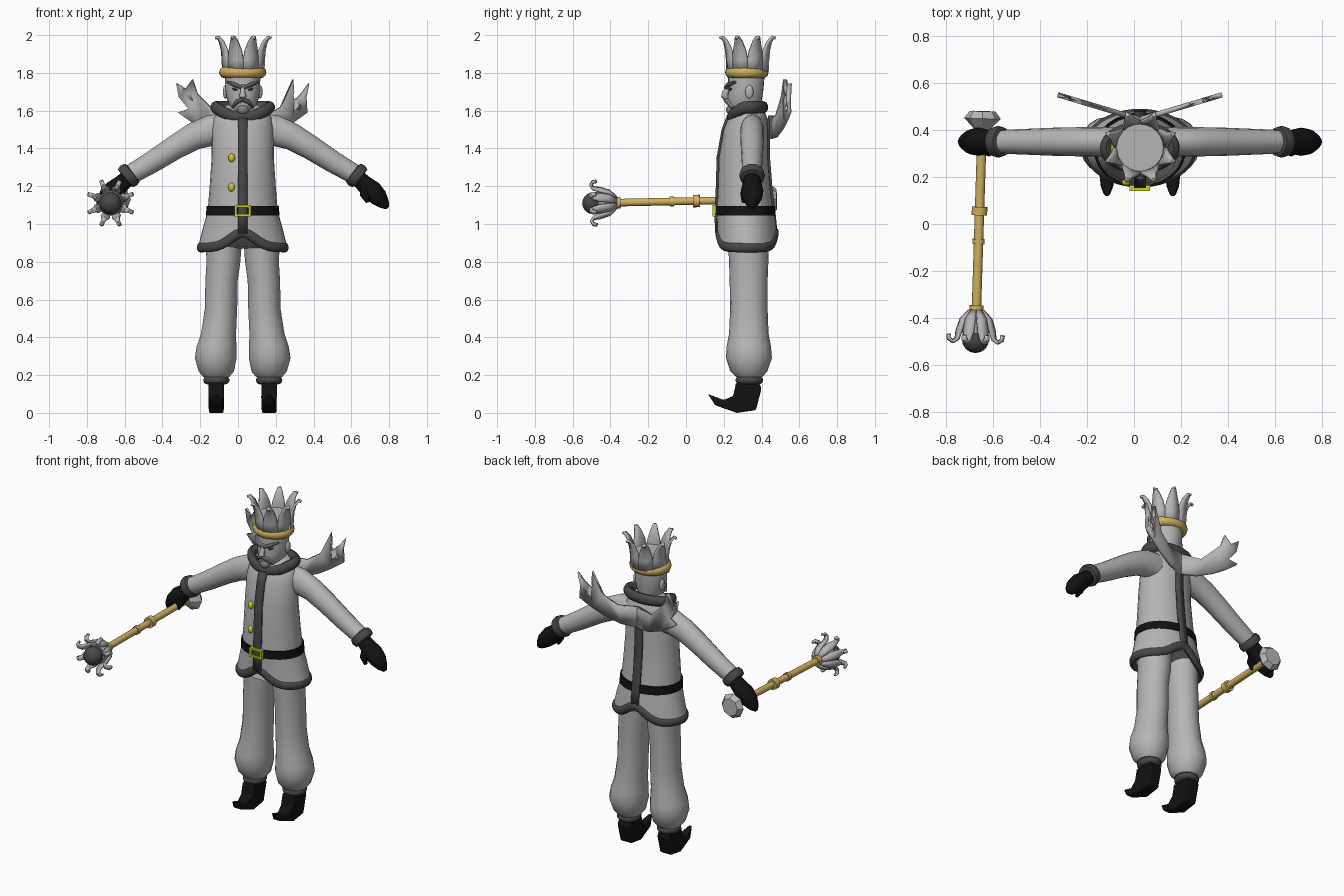
import bpy, bmesh, math
from mathutils import Vector, Matrix

if "Cube" in bpy.data.objects:
    bpy.data.objects.remove(bpy.data.objects["Cube"])

C = 0.025  # body centre line in x


def material(name, *rgb):
    m = bpy.data.materials.new(name)
    m.diffuse_color = (*rgb, 1)
    m.use_nodes = True
    m.node_tree.nodes["Principled BSDF"].inputs["Base Color"].default_value = m.diffuse_color
    return m


GREY = material("light grey", 0.47, 0.46, 0.46)
MID = material("mid grey", 0.22, 0.22, 0.22)
DARK = material("dark grey", 0.065, 0.065, 0.065)
BLACK = material("black", 0.006, 0.006, 0.006)
GOLD = material("gold", 0.62, 0.44, 0.11)
YELLOW = material("yellow", 0.62, 0.62, 0.01)


def add(name, bm, mat, matrix=None, angle=40, solid=0, bevel=0):
    bmesh.ops.recalc_face_normals(bm, faces=bm.faces)
    me = bpy.data.meshes.new(name)
    bm.to_mesh(me)
    bm.free()
    me.materials.append(mat)
    me.shade_smooth()
    me.set_sharp_from_angle(angle=math.radians(angle))
    ob = bpy.data.objects.new(name, me)
    bpy.context.collection.objects.link(ob)
    if matrix:
        ob.matrix_world = matrix
    if solid:
        mod = ob.modifiers.new("thickness", 'SOLIDIFY')
        mod.thickness, mod.offset = solid, 0
    if bevel:
        mod = ob.modifiers.new("bevel", 'BEVEL')
        mod.width, mod.segments = bevel, 2
    return ob


def loft(name, secs, mat, n=16, ref=(0, 1, 0), axis=None, closed=False, **kw):
    """Skin elliptical sections (x, y, z, radius along ref, other radius)."""
    bm, rings, ref = bmesh.new(), [], Vector(ref)
    pts = [Vector(s[:3]) for s in secs]
    k = len(pts)
    for i, s in enumerate(secs):
        if axis:
            t = Vector(axis)
        elif closed:
            t = (pts[(i + 1) % k] - pts[i - 1]).normalized()
        else:
            t = (pts[min(i + 1, k - 1)] - pts[max(i - 1, 0)]).normalized()
        u = (ref - t * ref.dot(t)).normalized()
        v = t.cross(u)
        rings.append([bm.verts.new(pts[i] + u * s[3] * math.cos(a) + v * s[4] * math.sin(a))
                      for a in (2 * math.pi * j / n for j in range(n))])
    for i in range(k if closed else k - 1):
        a, b = rings[i], rings[(i + 1) % k]
        for j in range(n):
            bm.faces.new((a[j], a[(j + 1) % n], b[(j + 1) % n], b[j]))
    if not closed:
        bm.faces.new(rings[0])
        bm.faces.new(rings[-1])
    return add(name, bm, mat, **kw)


def stack(name, rows, mat, cx=C, n=24, **kw):
    """Horizontal sections (z, half width, front y, back y)."""
    return loft(name, [(cx, (f + b) / 2, z, (b - f) / 2, w) for z, w, f, b in rows],
                mat, n, axis=(0, 0, 1), **kw)


def loop(name, cx, cy, rx, ry, zf, tube, mat, k=32, n=10, high=None):
    secs = []
    for a in (2 * math.pi * i / k for i in range(k)):
        x, y = rx * math.cos(a), ry * math.sin(a)
        secs.append((cx + x, cy + y, zf(x, y), high or tube, tube))
    return loft(name, secs, mat, n, ref=(0, 0, 1), closed=True)


def ball(name, loc, size, mat, rot=0):
    bm = bmesh.new()
    bmesh.ops.create_uvsphere(bm, u_segments=16, v_segments=10, radius=1)
    return add(name, bm, mat, Matrix.Translation(loc) @ Matrix.Rotation(rot, 4, 'Y')
               @ Matrix.Diagonal((*size, 1)))


def box(name, loc, size, mat):
    bm = bmesh.new()
    bmesh.ops.create_cube(bm, size=1)
    return add(name, bm, mat, Matrix.Translation(loc) @ Matrix.Diagonal((*size, 1)))


def petals(name, prof, count, mat, matrix, solid):
    """Ring of leaves; profile rows are (radius, height, half width)."""
    bm = bmesh.new()
    for p in range(count):
        a, prev = 2 * math.pi * (p + 0.5) / count, None
        for r, h, w in prof:
            row = [bm.verts.new((r * math.cos(a + d * w / r), r * math.sin(a + d * w / r), h))
                   for d in (-1, 0, 1)]
            if prev:
                for j in (0, 1):
                    bm.faces.new((prev[j], prev[j + 1], row[j + 1], row[j]))
            prev = row
    return add(name, bm, mat, matrix, solid=solid)


# coat: torso, skirt with raised hem at the centre, trims
torso = [(1.05, .187, .16, .465), (1.2, .175, .168, .447), (1.35, .165, .172, .435),
         (1.5, .165, .198, .435), (1.56, .155, .222, .43), (1.6, .125, .245, .415), (1.63, .085, .27, .39)]
stack("coat_torso", torso, GREY)


def wave(x):
    return 0.08 * math.exp(-(x / 0.09) ** 2)


skirt = stack("coat_skirt", [(.87, .238, .165, .482), (.97, .213, .165, .475), (1.07, .185, .16, .465)], GREY, n=40)
for v in skirt.data.vertices:
    v.co.z += wave(v.co.x - C) * (1.07 - v.co.z) / 0.2
loop("coat_hem", C, .323, .225, .15, lambda x, y: .876 + wave(x), .018, DARK, 48, high=.026)
loop("collar", C, .325, .145, .085,
     lambda x, y: 1.618 - (.055 * (y / .085) ** 2 if y < 0 else 0), .026, DARK, 32, high=.032)
for side, col, off in (("front", 2, -.004), ("back", 3, .004)):
    bm, prev = bmesh.new(), None
    for row in [(.95, .213, .165, .475)] + torso[:5]:
        pair = [bm.verts.new((C + dx, row[col] + off, row[0])) for dx in (-.026, .026)]
        if prev:
            bm.faces.new((*prev, pair[1], pair[0]))
        prev = pair
    add("coat_strip_" + side, bm, DARK, solid=.012)
for z in (1.195, 1.35):
    ball("button", (-.034, .177, z), (.018, .016, .023), YELLOW)

# belt and buckle
stack("belt", [(1.045, .195, .153, .474), (1.095, .191, .153, .47)], BLACK, n=32)
for s in (-1, 1):
    box("buckle_side", (C + s * .037, .152, 1.07), (.013, .025, .058), YELLOW)
    box("buckle_bar", (C, .152, 1.07 + s * .023), (.085, .025, .013), YELLOW)

legs = [(.19, .14, .07, .265, .405), (.22, .14, .095, .235, .43), (.29, .143, .112, .212, .455),
        (.35, .139, .107, .215, .45), (.42, .128, .094, .228, .437), (.55, .115, .087, .234, .432),
        (.7, .112, .087, .231, .432), (.8, .102, .091, .228, .436), (.95, .1, .1, .22, .44)]
boot = [(.265, .16), (.385, .16), (.4, .13), (.37, .015), (.27, 0), (.155, .04),
        (.116, .1), (.2, .068), (.25, .09)]
arm = [(.1, 1.5, .06, .085), (.17, 1.495, .063, .082), (.26, 1.463, .062, .072), (.36, 1.405, .06, .064),
       (.48, 1.328, .055, .058), (.6, 1.258, .05, .052)]
hand = [(.59, 1.262, .04, .04), (.64, 1.215, .05, .046), (.685, 1.175, .06, .055),
        (.72, 1.14, .054, .048), (.75, 1.105, .032, .03), (.768, 1.085, .01, .01)]
wing = [(0, 1.575), (.12, 1.57), (.2, 1.62), (.24, 1.69), (.265, 1.765), (.27, 1.7), (.262, 1.65),
        (.31, 1.69), (.35, 1.745), (.335, 1.67), (.285, 1.61), (.34, 1.59), (.27, 1.54),
        (.2, 1.5), (.1, 1.46), (0, 1.45)]
for s in (-1, 1):
    # trouser leg, ankle cuff and boot with a raised toe
    stack("trouser_leg", [(z, w, f, b) for z, x, w, f, b in legs], GREY, n=18).data.transform(
        Matrix.Identity(4))
    ob = bpy.context.collection.objects["trouser_leg" if s < 0 else "trouser_leg.001"]
    for i, v in enumerate(ob.data.vertices):
        v.co.x += s * legs[i // 18][1]
    loop("ankle_cuff", C + s * .14, .335, .048, .052, lambda x, y: .173, .022, DARK, 18)
    bm = bmesh.new()
    rows = [[bm.verts.new((C + s * .14 + d * (.04 if y > .2 else .028 if y > .12 else .012), y, z))
             for y, z in boot] for d in (-1, 1)]
    for r in rows:
        bm.faces.new(r)
    for j in range(len(boot)):
        k = (j + 1) % len(boot)
        bm.faces.new((rows[0][j], rows[0][k], rows[1][k], rows[1][j]))
    add("boot", bm, BLACK, angle=30, bevel=.008)

    # sleeve, wrist cuff and glove with thumb
    loft("sleeve", [(C + s * x, .35, z, a, b) for x, z, a, b in arm], GREY)
    loft("wrist_cuff", [(C + s * x, .35, z, r, r) for x, z, r in
                        ((.582, 1.275, .045), (.586, 1.272, .062), (.603, 1.257, .068),
                         (.62, 1.242, .062), (.624, 1.239, .045))], DARK)
    loft("glove", [(C + s * x, .35, z, a, b) for x, z, a, b in hand], BLACK, 12)
    loft("thumb", [(C + s * .645, .33, 1.2, .025, .025), (C + s * .645, .31, 1.155, .024, .024),
                   (C + s * .662, .305, 1.115, .01, .01)], BLACK, 8)

    # feathered half of the back ornament
    bm = bmesh.new()
    bm.faces.new([bm.verts.new((C + s * x, .445 + .3 * x, z)) for x, z in wing])
    bmesh.ops.triangulate(bm, faces=bm.faces)
    add("back_feathers", bm, GREY, solid=.022)

    # ears, eyes, brows and moustache halves
    ball("ear", (C + s * .092, .335, 1.7), (.013, .022, .036), GREY)
    ball("eye", (C + s * .038, .238, 1.712), (.019, .012, .007), DARK, -s * .25)
    loft("brow", [(C + s * .006, .215, 1.722, .016, .009), (C + s * .045, .225, 1.738, .016, .012),
                  (C + s * .08, .262, 1.752, .012, .006)], MID, 8)
    loft("moustache", [(C, .212, 1.658, .016, .011), (C + s * .03, .22, 1.648, .015, .012),
                       (C + s * .055, .245, 1.615, .008, .005)], MID, 8)

# head, nose and chin
stack("head", [(1.56, .05, .27, .38), (1.595, .05, .235, .385), (1.62, .068, .223, .395), (1.66, .084, .22, .402),
               (1.71, .092, .224, .41), (1.77, .093, .222, .415), (1.82, .09, .225, .415)], GREY)
loft("nose", [(C, .228, 1.735, .01, .01), (C, .208, 1.695, .018, .014), (C, .205, 1.677, .02, .02),
              (C, .218, 1.663, .012, .012)], GREY, 10)
ball("beard", (C, .232, 1.605), (.03, .02, .025), MID)

# crown: gold band, cup and curling leaves
loop("crown_band", C, .322, .096, .086, lambda x, y: 1.803, .029, GOLD, 32, 12, .031)
stack("crown_cup", [(1.8, .1, .222, .422), (1.83, .108, .22, .43), (1.885, .1, .225, .425)], GREY)
petals("crown_leaves", [(.106, 1.81, .042), (.108, 1.87, .044), (.113, 1.92, .036), (.126, 1.965, .022),
                        (.145, 1.99, .012), (.16, 1.984, .003)],
       8, GREY, Matrix.Translation((C + .003, .326, 0)), .014)

# mace: built along its own z axis from the pommel to the head
d = Vector((-.03, -.95, -.02))
M = Matrix.Translation((-.645, .45, 1.13)) @ d.to_track_quat('Z', 'Y').to_matrix().to_4x4()


def turned(name, rows, mat, n=16, **kw):
    return loft(name, [(0, 0, h, r, r) for h, r in rows], mat, n, axis=(0, 0, 1), matrix=M, **kw)


turned("mace_pommel", [(-.03, .055), (0, .078), (.05, .03)], GREY, 8, angle=20)
turned("mace_shaft", [(.03, .02), (.83, .02)], GOLD)
for h, r, half in ((.395, .033, .018), (.525, .026, .011), (.81, .03, .013)):
    turned("mace_ring", [(h - half, r), (h + half, r)], GOLD)
turned("mace_cup", [(.82, .028), (.85, .054), (.89, .066), (.915, .06)], GREY)
ball("mace_ball", M @ Vector((0, 0, .942)), (.058, .058, .058), DARK)
petals("mace_leaves", [(.03, .82, .012), (.064, .855, .022), (.08, .905, .024), (.086, .94, .015),
                       (.105, .953, .012), (.122, .942, .011), (.125, .922, .009)], 8, GREY, M, .013)
